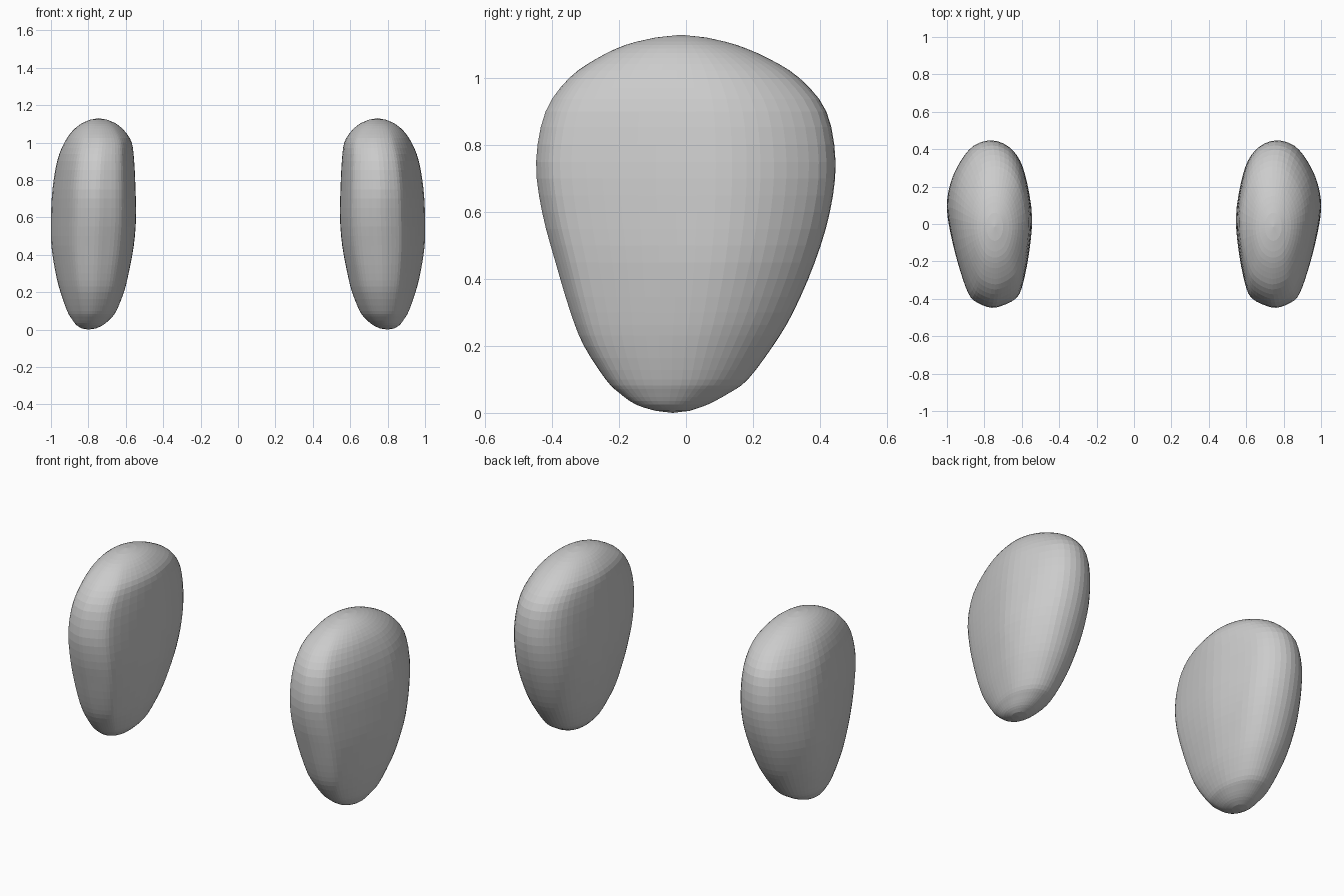
import bpy, bmesh, math
from mathutils import Vector

cube = bpy.data.objects.get("Cube")
if cube:
    bpy.data.objects.remove(cube, do_unlink=True)

grey = bpy.data.materials.new("light grey")
grey.use_nodes = True
colour = (0.6, 0.6, 0.6, 1)
grey.diffuse_color = colour
grey.node_tree.nodes["Principled BSDF"].inputs["Base Color"].default_value = colour

# Horizontal cross-section, scaled to a unit box: (outward, back)
SECTION = [(-.04, -1), (.3, -.94), (.5, -.84), (.7, -.56), (.88, -.2), (1, .2),
           (.92, .5), (.7, .75), (.38, .94), (-.04, 1), (-.44, .93), (-.72, .76),
           (-.89, .48), (-1, .07), (-.92, -.38), (-.76, -.77), (-.6, -.9), (-.32, -.97)]

# Slices from bottom to top: height, front, back, inner side, outer side
SLICES = [(.006, -.09, .01, .76, .835), (.025, -.15, .065, .72, .865),
          (.06, -.2, .13, .68, .892), (.1, -.24, .185, .65, .915),
          (.2, -.305, .26, .61, .95), (.3, -.345, .32, .585, .975),
          (.45, -.39, .385, .557, .998), (.6, -.43, .43, .545, 1),
          (.75, -.448, .447, .548, .992), (.9, -.42, .42, .555, .968),
          (1, -.35, .34, .568, .93), (1.06, -.265, .245, .605, .888),
          (1.1, -.18, .15, .65, .84), (1.122, -.09, .06, .7, .79)]
BOTTOM, TOP = (.8, -.04, 0), (.745, -.015, 1.13)
STEPS = 3


def spline(a, b, c, d, t):
    """Smooth curve from b to c."""
    return b + .5 * t * (c - a + t * (2*a - 5*b + 4*c - d + t * (3*(b - c) + d - a)))


def smooth(points, closed):
    points = [Vector(p) for p in points]
    n, out = len(points), []
    pick = (lambda i: points[i % n]) if closed else (lambda i: points[max(0, min(n - 1, i))])
    for i in range(n if closed else n - 1):
        out += [spline(pick(i - 1), pick(i), pick(i + 1), pick(i + 2), s / STEPS)
                for s in range(STEPS)]
    return out if closed else out + [points[-1]]


def build_pod(name, side):
    bm = bmesh.new()
    section = smooth(SECTION, True)
    rings = []
    for z, front, back, inner, outer in smooth(SLICES, False):
        # Sections become rounder towards both ends
        roundness = min(1, abs(z / TOP[2] - .5) * 2) ** 3
        ring = []
        for p in section:
            q = p.lerp(p.normalized(), roundness)
            ring.append(bm.verts.new((side * ((inner + outer) / 2 + q.x * (outer - inner) / 2),
                                      (front + back) / 2 + q.y * (back - front) / 2, z)))
        rings.append(ring)
    n = len(section)
    for low, high in zip(rings, rings[1:]):
        for i in range(n):
            j = (i + 1) % n
            bm.faces.new((low[i], low[j], high[j], high[i]))
    # Closed ends
    for ring, tip in ((rings[0], BOTTOM), (rings[-1], TOP)):
        pole = bm.verts.new((side * tip[0], tip[1], tip[2]))
        for i in range(n):
            bm.faces.new((ring[i], ring[(i + 1) % n], pole))
    bmesh.ops.recalc_face_normals(bm, faces=bm.faces)
    mesh = bpy.data.meshes.new(name)
    bm.to_mesh(mesh)
    bm.free()
    mesh.materials.append(grey)
    bpy.context.collection.objects.link(bpy.data.objects.new(name, mesh))


build_pod("left_pod", 1)
build_pod("right_pod", -1)
